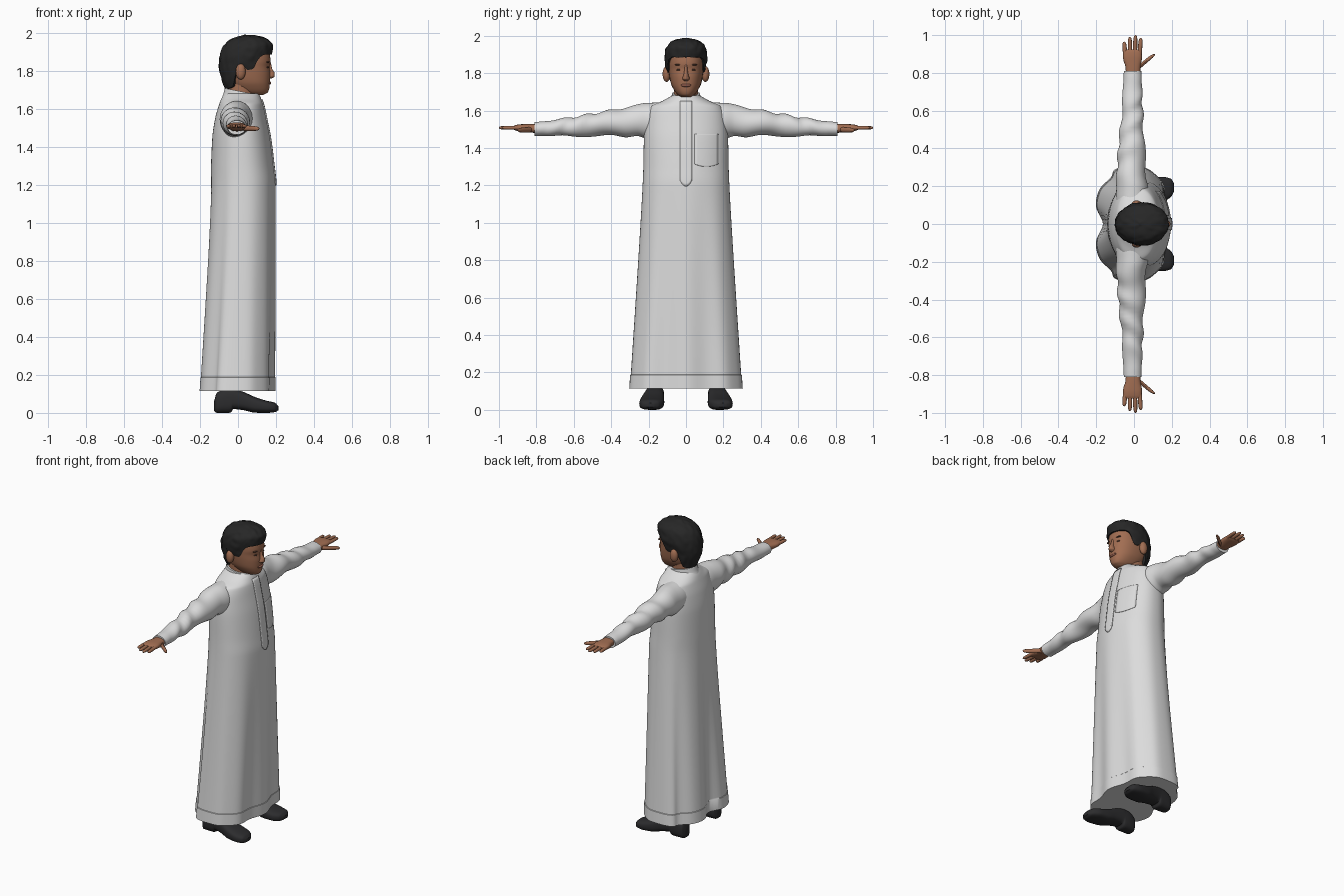
import bpy, bmesh
from math import sin, cos, pi, asin, exp, copysign, radians
from mathutils import Vector, noise

cube = bpy.data.objects.get("Cube")
if cube:
    bpy.data.objects.remove(cube, do_unlink=True)


def material(name, r, g, b):
    m = bpy.data.materials.new(name)
    m.use_nodes = True
    m.diffuse_color = (r, g, b, 1)
    bsdf = m.node_tree.nodes["Principled BSDF"]
    bsdf.inputs["Base Color"].default_value = (r, g, b, 1)
    bsdf.inputs["Roughness"].default_value = 0.8
    return m


CLOTH = material("white cloth", 0.72, 0.72, 0.72)
SKIN = material("skin", 0.36, 0.155, 0.085)
LIP = material("lip", 0.29, 0.11, 0.075)
BROW = material("brown", 0.09, 0.045, 0.03)
HAIR = material("black hair", 0.02, 0.02, 0.02)
SHOE = material("black leather", 0.025, 0.025, 0.027)
parts = []


def finish(name, bm, mat, mirror=False):
    bmesh.ops.recalc_face_normals(bm, faces=bm.faces)
    mesh = bpy.data.meshes.new(name)
    bm.to_mesh(mesh)
    bm.free()
    mesh.materials.append(mat)
    obj = bpy.data.objects.new(name, mesh)
    bpy.context.collection.objects.link(obj)
    if mirror:
        mod = obj.modifiers.new("Mirror", 'MIRROR')
        mod.use_axis = (False, True, False)
        mod.use_mirror_merge = False
    parts.append(obj)
    return obj


def sample(rows, s):
    """Smooth, overshoot-free interpolation of a table keyed by its first column."""
    s = min(max(s, rows[0][0]), rows[-1][0])
    i = max(k for k in range(len(rows) - 1) if rows[k][0] <= s)
    h = rows[i + 1][0] - rows[i][0]
    t = (s - rows[i][0]) / h

    def slope(k, c):
        return (rows[k + 1][c] - rows[k][c]) / (rows[k + 1][0] - rows[k][0])

    def tangent(k, c):
        if k == 0 or k == len(rows) - 1:
            return slope(min(k, len(rows) - 2), c)
        a, b = slope(k - 1, c), slope(k, c)
        return 2 * a * b / (a + b) if a * b > 0 else 0

    out = []
    for c in range(1, len(rows[0])):
        p, q = rows[i][c], rows[i + 1][c]
        out.append(p + (q - p) * t * t * (3 - 2 * t)
                   + h * t * (1 - t) * ((1 - t) * tangent(i, c) - t * tangent(i + 1, c)))
    return out


def rings(name, point, levels, n, mat, mirror=False):
    """Closed tube: one ring of n points per level, capped at both ends."""
    bm = bmesh.new()
    loops = [[bm.verts.new(point(2 * pi * i / n, v)) for i in range(n)] for v in levels]
    for lo, hi in zip(loops, loops[1:]):
        for i in range(n):
            j = (i + 1) % n
            bm.faces.new((lo[i], lo[j], hi[j], hi[i]))
    bm.faces.new(loops[0])
    bm.faces.new(loops[-1])
    return finish(name, bm, mat, mirror)


def levels_of(rows, steps):
    out = [a[0] + (b[0] - a[0]) * k / steps for a, b in zip(rows, rows[1:]) for k in range(steps)]
    return out + [rows[-1][0]]


def power(v, p):
    return copysign(abs(v) ** p, v)


def loft(name, axis, rows, mat, mirror=False, n=24, steps=4, p=1.0, bend=None):
    """Rows are (station, low a, high a, low b, high b) along the axis."""
    def point(a, s):
        a0, a1, b0, b1 = sample(rows, s)
        u = (a0 + a1) / 2 + (a1 - a0) / 2 * power(cos(a), p)
        w = (b0 + b1) / 2 + (b1 - b0) / 2 * power(sin(a), p)
        v = Vector({'x': (s, u, w), 'y': (u, s, w), 'z': (u, w, s)}[axis])
        return bend(v, a) if bend else v
    return rings(name, point, levels_of(rows, steps), n, mat, mirror)


def ball(name, centre, size, mat, mirror=False):
    bm = bmesh.new()
    bmesh.ops.create_uvsphere(bm, u_segments=20, v_segments=12, radius=1)
    bmesh.ops.scale(bm, vec=size, verts=bm.verts)
    bmesh.ops.translate(bm, vec=centre, verts=bm.verts)
    return finish(name, bm, mat, mirror)


def symmetric(rows):
    return [(z, a, b, -w, w) for z, a, b, w in rows]


# Robe: height, back, front, half width
ROBE = [(0.115, -0.212, 0.195, 0.3), (0.6, -0.18, 0.197, 0.268), (1.0, -0.155, 0.198, 0.243),
        (1.2, -0.145, 0.197, 0.232), (1.3, -0.142, 0.187, 0.228), (1.45, -0.135, 0.168, 0.225),
        (1.55, -0.12, 0.148, 0.215), (1.62, -0.1, 0.133, 0.19), (1.652, -0.088, 0.122, 0.125),
        (1.68, -0.072, 0.11, 0.075)]


def robe_point(a, z):
    back, front, w = sample(ROBE, z)
    k = min(max((1.3 - z) / 1.2, 0), 1)
    x = (back + front) / 2 + (front - back) / 2 * power(cos(a), 0.88 - 0.22 * k)
    if cos(a) > 0:
        x += k * 0.011 * (cos(8 * a) - 1) * cos(a)
    else:
        x += k * 0.05 * exp(-((a - pi) / 0.22) ** 2)
        x += k * 0.03 * sum(exp(-((abs(a - pi) - 0.95) / 0.2) ** 2) for _ in range(1))
    hem = 1.012 if z < 0.187 else 1.0
    return Vector((x * hem, w * sin(a) * hem, z))


robe_levels = sorted(levels_of(ROBE, 6) + [0.186, 0.188])
rings("robe", robe_point, robe_levels, 96, CLOTH)


# Plates that follow the robe front
def plate(name, y0, y1, z0, z1, thick, tip=0.0):
    bm = bmesh.new()
    nx, nz = 8, 28
    grid = []
    for i in range(nx + 1):
        y = y0 + (y1 - y0) * i / nx
        low = z0 + tip * abs(2 * i / nx - 1) ** 2
        col = []
        for j in range(nz + 1):
            z = low + (z1 - low) * j / nz
            v = robe_point(asin(y / sample(ROBE, z)[2]), z)
            col.append(bm.verts.new(v + Vector((thick, 0, 0))))
        grid.append(col)
    for a, b in zip(grid, grid[1:]):
        for j in range(nz):
            bm.faces.new((a[j], b[j], b[j + 1], a[j + 1]))
    obj = finish(name, bm, CLOTH)
    mod = obj.modifiers.new("Solidify", 'SOLIDIFY')
    mod.thickness = thick + 0.002
    mod.offset = -1


plate("placket", -0.031, 0.031, 1.195, 1.65, 0.006, 0.03)
plate("chest_pocket", 0.045, 0.175, 1.3, 1.475, 0.003, 0.015)


# Collar, sloping down to the front
def slope_forward(v, a):
    return v - Vector((0, 0, 0.2 * v.x))


loft("collar", 'z', symmetric([(1.64, -0.085, 0.128, 0.088), (1.665, -0.076, 0.12, 0.08),
                               (1.694, -0.07, 0.108, 0.075)]), CLOTH, n=40, bend=slope_forward)


# Sleeves with soft wrinkles
def wrinkle(v, a):
    k = 0.006 * min(1, max(0, (0.78 - v.y) * 6)) * min(1, max(0, (v.y - 0.15) * 6))
    return v + Vector((cos(a), 0, sin(a))) * k * sin(38 * v.y + 2 * sin(a + 9 * v.y))


loft("sleeve", 'y', [(0.1, -0.095, 0.085, 1.44, 1.645), (0.2, -0.095, 0.075, 1.448, 1.64),
                     (0.26, -0.092, 0.064, 1.46, 1.63), (0.4, -0.083, 0.056, 1.464, 1.602),
                     (0.6, -0.064, 0.046, 1.464, 1.566), (0.74, -0.056, 0.042, 1.464, 1.545),
                     (0.81, -0.054, 0.04, 1.463, 1.538)],
     CLOTH, True, n=40, steps=9, bend=wrinkle)

# Hands
loft("palm", 'y', [(0.78, -0.042, 0.032, 1.48, 1.526), (0.83, -0.045, 0.034, 1.482, 1.528),
                   (0.88, -0.058, 0.042, 1.488, 1.527), (0.91, -0.057, 0.04, 1.493, 1.523),
                   (0.925, -0.048, 0.032, 1.5, 1.517)], SKIN, True, p=0.8)


def finger(name, base, end, r):
    """Tapered finger from base to end, each given as (x, y, z)."""
    rows = []
    for t, f in ((0, 1), (0.5, 1), (0.85, 0.85), (0.96, 0.55), (1, 0.15)):
        c = Vector(base).lerp(Vector(end), t)
        rows.append((c.y, c.x - r * f, c.x + r * f, c.z - r * f * 0.9, c.z + r * f * 0.9))
    loft(name, 'y', rows, SKIN, True, n=12, steps=3)


for name, x, tip_x, tip_y in (("little", -0.046, -0.052, 0.965), ("ring", -0.021, -0.022, 0.99),
                              ("middle", 0.004, 0.008, 1.0), ("index", 0.029, 0.036, 0.985)):
    finger(name + "_finger", (x, 0.89, 1.508), (tip_x, tip_y, 1.508), 0.0115)
finger("thumb", (0.02, 0.825, 1.498), (0.108, 0.9, 1.495), 0.015)

# Neck and head
loft("neck", 'z', symmetric([(1.62, -0.06, 0.09, 0.066), (1.7, -0.058, 0.088, 0.064),
                             (1.78, -0.06, 0.09, 0.066)]), SKIN, n=32)
loft("head", 'z', symmetric([(1.672, 0.06, 0.13, 0.025), (1.685, 0.0, 0.156, 0.045),
                             (1.71, -0.03, 0.165, 0.064), (1.74, -0.055, 0.168, 0.079),
                             (1.78, -0.08, 0.17, 0.088), (1.82, -0.085, 0.166, 0.093),
                             (1.85, -0.085, 0.171, 0.094), (1.9, -0.08, 0.164, 0.092),
                             (1.94, -0.05, 0.13, 0.075), (1.965, 0.0, 0.09, 0.03)]),
     SKIN, n=48, p=0.88)
loft("nose", 'z', symmetric([(1.758, 0.14, 0.175, 0.012), (1.77, 0.14, 0.193, 0.02),
                             (1.785, 0.14, 0.193, 0.015), (1.81, 0.14, 0.18, 0.01),
                             (1.845, 0.14, 0.172, 0.008)]), SKIN)
ball("ear", (0.014, 0.104, 1.795), (0.026, 0.021, 0.042), SKIN, True)
ball("eye", (0.152, 0.036, 1.818), (0.01, 0.015, 0.006), BROW, True)
ball("eyebrow", (0.156, 0.038, 1.845), (0.011, 0.024, 0.004), BROW, True)
ball("lips", (0.163, 0, 1.735), (0.012, 0.028, 0.009), LIP)

# Hair: height, back, front, half width; then hairline height by angle from the front
HAIR_ROWS = [(1.69, -0.06, 0.1, 0.07), (1.76, -0.09, 0.14, 0.092), (1.82, -0.102, 0.16, 0.104),
             (1.88, -0.096, 0.176, 0.114), (1.93, -0.075, 0.184, 0.109),
             (1.96, -0.045, 0.165, 0.088), (1.98, 0.0, 0.12, 0.05), (1.988, 0.03, 0.08, 0.01)]
HAIRLINE = [(0, 1.885), (40, 1.885), (56, 1.87), (68, 1.805), (80, 1.805), (95, 1.835),
            (108, 1.78), (122, 1.715), (180, 1.7)]


def hair_point(a, v):
    low = sample(HAIRLINE, min(a, 2 * pi - a) * 180 / pi)[0]
    z = low + (1.988 - low) * sin(max(v, 0) * pi / 2)
    back, front, w = sample(HAIR_ROWS, z)
    f = 0.75 if v < 0 else 1.0
    x = (back + front) / 2 + f * (front - back) / 2 * cos(a)
    p = Vector((x, f * w * sin(a), z))
    lock = noise.noise(Vector((p.x * 28, p.y * 45, p.z * 28)))
    return p + Vector((cos(a), sin(a), 0.3)) * 0.007 * lock


rings("hair", hair_point, [-1] + [k / 22 for k in range(23)], 72, HAIR)


# Shoes: station, inner and outer side, sole and top
loft("shoe", 'x', [(-0.126, 0.145, 0.185, 0.01, 0.06), (-0.112, 0.125, 0.208, 0.0, 0.105),
                   (-0.05, 0.117, 0.215, 0.0, 0.13), (-0.035, 0.117, 0.216, 0.004, 0.13),
                   (-0.025, 0.117, 0.217, 0.02, 0.128), (0.03, 0.117, 0.228, 0.014, 0.11),
                   (0.09, 0.116, 0.244, 0.001, 0.083), (0.15, 0.12, 0.25, 0.0, 0.064),
                   (0.195, 0.142, 0.24, 0.004, 0.053), (0.212, 0.172, 0.215, 0.014, 0.036)],
     SHOE, True, n=32, p=0.7)
loft("ankle", 'z', [(0.08, -0.095, 0.02, 0.125, 0.205), (0.18, -0.09, 0.01, 0.125, 0.205)],
     SHOE, True)

# Smooth shading with sharp rims
bpy.ops.object.select_all(action='DESELECT')
for obj in parts:
    obj.select_set(True)
bpy.context.view_layer.objects.active = parts[0]
bpy.ops.object.shade_smooth_by_angle(angle=radians(40))
